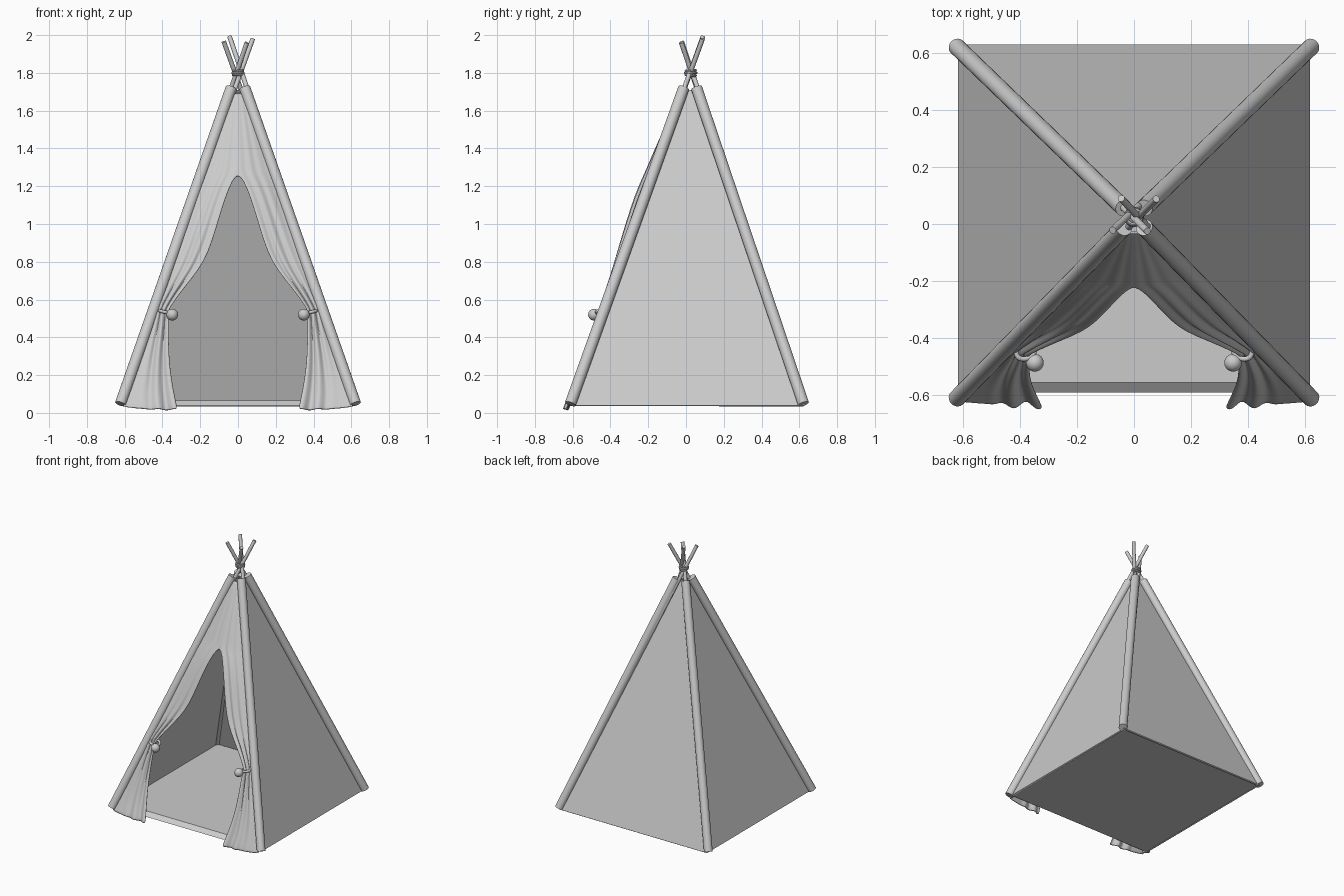
import bpy, bmesh, math
from mathutils import Vector

if "Cube" in bpy.data.objects:
    bpy.data.objects.remove(bpy.data.objects["Cube"])


def mesh_object(name, verts, faces):
    me = bpy.data.meshes.new(name)
    me.from_pydata(verts, [], faces)
    bm = bmesh.new()
    bm.from_mesh(me)
    bmesh.ops.recalc_face_normals(bm, faces=bm.faces)
    bm.to_mesh(me)
    bm.free()
    ob = bpy.data.objects.new(name, me)
    bpy.context.collection.objects.link(ob)
    return ob


def smooth(ob, angle=40):
    bpy.ops.object.select_all(action='DESELECT')
    ob.select_set(True)
    bpy.context.view_layer.objects.active = ob
    bpy.ops.object.shade_smooth_by_angle(angle=math.radians(angle))


def rod(name, a, b, r, sides=20):
    a, b = Vector(a), Vector(b)
    bpy.ops.mesh.primitive_cylinder_add(vertices=sides, radius=r, depth=(b - a).length,
                                        location=(a + b) / 2)
    ob = bpy.context.object
    ob.name = name
    ob.rotation_euler = (b - a).to_track_quat('Z', 'Y').to_euler()
    smooth(ob)
    return ob


def add_mirror(ob):
    m = ob.modifiers.new('mirror', 'MIRROR')
    m.merge_threshold = 0.0005


# corner lines of the tent: foot at z 0.05, top at z 1.72
FRONT_Y, BACK_Y = -0.612, 0.622


def edge_x(z):
    return 0.622 + (0.036 - 0.622) * (z - 0.05) / 1.67


def front_y(z):
    return FRONT_Y + (-0.012 - FRONT_Y) * (z - 0.05) / 1.67


# cloth sleeves and the wooden poles that cross above them
tips = {(-1, -1): (0.078, 0.088, 1.98), (1, -1): (-0.045, 0.09, 1.993),
        (1, 1): (-0.075, -0.022, 1.965), (-1, 1): (0.047, -0.025, 1.96)}
for (sx, sy), tip in tips.items():
    label = ('front' if sy < 0 else 'back') + ('_left' if sx < 0 else '_right')
    fy = FRONT_Y if sy < 0 else BACK_Y
    rod(label + '_sleeve', (sx * 0.622, fy, 0.048), (sx * 0.036, 0.022 + sy * 0.034, 1.72), 0.03)
    rod(label + '_pole', (sx * 0.61, fy, 0.06), tip, 0.0125, 14)

# rope wound round the crossing
for i, r in enumerate((0.026, 0.029, 0.026)):
    bpy.ops.mesh.primitive_torus_add(major_radius=r, minor_radius=0.007, major_segments=28,
                                     minor_segments=8, location=(0, 0.025, 1.788 + i * 0.012),
                                     rotation=(0.08 * (i - 1), 0.06 * (1 - i), 0))
    bpy.context.object.name = 'rope_coil_%d' % (i + 1)
    smooth(bpy.context.object)

# back and side walls
t = 0.026
v = [(-0.617, -0.6, 0.04), (-0.617, 0.63, 0.04), (0.617, 0.63, 0.04), (0.617, -0.6, 0.04),
     (-t, 0.02 - t, 1.71), (-t, 0.02 + t, 1.71), (t, 0.02 + t, 1.71), (t, 0.02 - t, 1.71)]
walls = mesh_object('canvas_walls', v, [(0, 1, 5, 4), (1, 2, 6, 5), (2, 3, 7, 6)])
s = walls.modifiers.new('thickness', 'SOLIDIFY')
s.thickness = 0.012
s.offset = -1 if walls.data.polygons[1].normal.y > 0 else 1

# floor mat with sloped front lip
v = [(x * w, y, z) for z, w, y0, y1 in ((0.04, 0.615, -0.592, 0.628), (0.066, 0.595, -0.557, 0.605))
     for x, y in ((-1, y0), (1, y0), (1, y1), (-1, y1))]
mesh_object('floor_mat', v, [(0, 1, 2, 3), (4, 5, 6, 7)] +
            [(i, (i + 1) % 4, (i + 1) % 4 + 4, i + 4) for i in range(4)])

# front curtains: rows of (z, inner edge x, forward bulge, fold depth)
rows = [(1.70, 0, 0.005, 0), (1.58, 0, 0.018, 0.001), (1.44, 0, 0.03, 0.002),
        (1.33, 0, 0.037, 0.003), (1.26, 0, 0.042, 0.003), (1.235, 0.028, 0.045, 0.004),
        (1.14, 0.066, 0.05, 0.005), (1.02, 0.103, 0.045, 0.006), (0.91, 0.135, 0.038, 0.007),
        (0.80, 0.178, 0.03, 0.008), (0.71, 0.245, 0.025, 0.009), (0.63, 0.31, 0.022, 0.01),
        (0.57, 0.352, 0.022, 0.009), (0.535, 0.372, 0.02, 0.007), (0.50, 0.366, 0.022, 0.009),
        (0.42, 0.367, 0.018, 0.011), (0.32, 0.366, 0.012, 0.012), (0.22, 0.358, 0.008, 0.013),
        (0.12, 0.341, 0.008, 0.014), (0.06, 0.328, 0.012, 0.015), (0.015, 0.32, 0.014, 0.016)]
COLS = 20
verts = []
for z, xi, bulge, fold in rows:
    low = max(0, (0.5 - z) / 0.5)
    xo = min(edge_x(z), 0.61)
    for j in range(COLS + 1):
        u = j / COLS
        x = xi + (xo - xi) * u
        wave = math.sin(u * math.pi * 6.5 + 0.6) * math.sin(math.pi * min(1, u + 0.15 + 0.2 * low))
        y = front_y(z) - bulge * (1 - u ** 2) - fold * wave
        zz = z
        if low > 0.85:
            zz += (low - 0.85) / 0.15 * (0.006 * wave + 0.022 * u ** 3)
        verts.append((x, y, zz))
n = COLS + 1
faces = [(i * n + j, i * n + j + 1, (i + 1) * n + j + 1, (i + 1) * n + j)
         for i in range(len(rows) - 1) for j in range(COLS)]
curtain = mesh_object('front_curtains', verts, faces)
add_mirror(curtain)
s = curtain.modifiers.new('thickness', 'SOLIDIFY')
s.thickness = 0.006
s.offset = 0
sub = curtain.modifiers.new('soft', 'SUBSURF')
sub.levels = sub.render_levels = 1
for p in curtain.data.polygons:
    p.use_smooth = True

# tie bands gathering the curtains, each with a ball
for side, sx in (('left', -1), ('right', 1)):
    cu = bpy.data.curves.new(side + '_tie_band', 'CURVE')
    cu.dimensions = '3D'
    cu.bevel_depth = 0.009
    cu.bevel_resolution = 3
    cu.resolution_u = 8
    sp = cu.splines.new('NURBS')
    path = [(0.415, -0.425, 0.542), (0.415, -0.475, 0.54), (0.37, -0.475, 0.53),
            (0.345, -0.455, 0.525), (0.355, -0.415, 0.53), (0.39, -0.40, 0.54)]
    sp.points.add(len(path) - 1)
    for p, c in zip(sp.points, path):
        p.co = (sx * c[0], c[1], c[2], 1)
    sp.use_cyclic_u = True
    bpy.context.collection.objects.link(bpy.data.objects.new(side + '_tie_band', cu))
    bpy.ops.mesh.primitive_uv_sphere_add(segments=24, ring_count=14, radius=0.031,
                                         location=(sx * 0.348, -0.487, 0.52))
    bpy.context.object.name = side + '_tie_ball'
    smooth(bpy.context.object)
